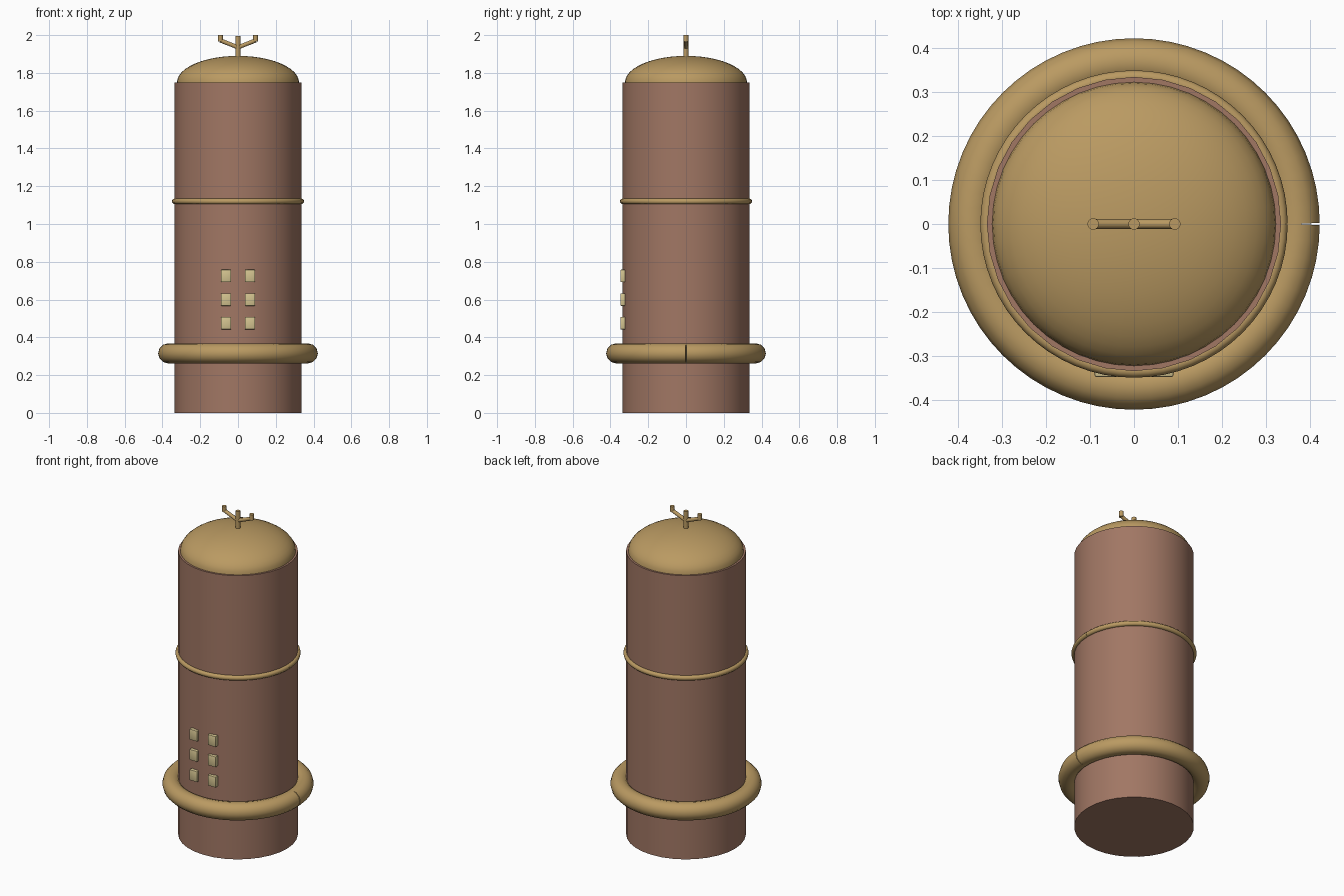
import bpy, bmesh, math
from mathutils import Vector, Matrix

if "Cube" in bpy.data.objects:
    bpy.data.objects.remove(bpy.data.objects["Cube"])


def srgb(r, g, b):
    f = lambda c: (c / 255 / 12.92) if c < 11 else ((c / 255 + 0.055) / 1.055) ** 2.4
    return (f(r), f(g), f(b), 1)


def material(name, rgb):
    m = bpy.data.materials.new(name)
    m.diffuse_color = srgb(*rgb)
    m.use_nodes = True
    m.node_tree.nodes["Principled BSDF"].inputs["Base Color"].default_value = m.diffuse_color
    return m


BROWN = material("brown_wall", (161, 119, 100))
GOLD = material("dull_gold", (186, 154, 98))
CREAM = material("pale_window", (212, 196, 144))


def finish(name, bm, mat, angle=40):
    bmesh.ops.recalc_face_normals(bm, faces=bm.faces)
    me = bpy.data.meshes.new(name)
    bm.to_mesh(me)
    bm.free()
    me.materials.append(mat)
    ob = bpy.data.objects.new(name, me)
    bpy.context.collection.objects.link(ob)
    bpy.ops.object.select_all(action='DESELECT')
    ob.select_set(True)
    bpy.context.view_layer.objects.active = ob
    bpy.ops.object.shade_smooth_by_angle(angle=math.radians(angle))
    return ob


def rod(bm, a, b, r, sides=16):
    a, b = Vector(a), Vector(b)
    d = b - a
    rot = Vector((0, 0, 1)).rotation_difference(d).to_matrix().to_4x4()
    bmesh.ops.create_cone(bm, cap_ends=True, segments=sides, radius1=r, radius2=r,
                          depth=d.length, matrix=Matrix.Translation((a + b) / 2) @ rot)


def split_ring(name, z, major, minor, segs=64, sides=12):
    """Tube bent into a ring; its two end caps lean apart, leaving a small notch."""
    bm = bmesh.new()
    loops = []
    for i in range(segs + 1):
        t = 2 * math.pi * i / segs
        lean = {0: 1, segs: -1}.get(i, 0) * math.pi / segs
        centre = Vector((major * math.cos(t), major * math.sin(t), z))
        out = Vector((math.cos(t + lean), math.sin(t + lean), 0))
        loops.append([bm.verts.new(centre + minor * (out * math.cos(a) + Vector((0, 0, math.sin(a)))))
                      for a in (2 * math.pi * k / sides for k in range(sides))])
    for p, q in zip(loops, loops[1:]):
        for k in range(sides):
            n = (k + 1) % sides
            bm.faces.new((p[k], p[n], q[n], q[k]))
    bm.faces.new(loops[0])
    bm.faces.new(loops[-1])
    return finish(name, bm, GOLD)


# Main cylinder
bm = bmesh.new()
rod(bm, (0, 0, 0), (0, 0, 1.75), 0.335, 32)
finish("body", bm, BROWN)

# Domed roof: half of a flattened sphere
bm = bmesh.new()
bmesh.ops.create_uvsphere(bm, u_segments=48, v_segments=24, radius=1)
bmesh.ops.bisect_plane(bm, geom=bm.verts[:] + bm.edges[:] + bm.faces[:], dist=1e-5,
                       plane_co=(0, 0, 0), plane_no=(0, 0, -1), clear_outer=True)
bmesh.ops.transform(bm, verts=bm.verts,
                    matrix=Matrix.Translation((0, 0, 1.75)) @ Matrix.Diagonal((0.323, 0.323, 0.14, 1)))
finish("dome", bm, GOLD)

# Rings around the body
split_ring("thick_ring", 0.315, 0.37, 0.053)
split_ring("thin_ring", 1.12, 0.335, 0.015)

# Forked finial
bm = bmesh.new()
rod(bm, (0, 0, 1.87), (0, 0, 1.995), 0.013)
for s in (-1, 1):
    rod(bm, (0, 0, 1.935), (s * 0.093, 0, 1.972), 0.011)
    rod(bm, (s * 0.093, 0, 1.966), (s * 0.093, 0, 2.0), 0.013)
finish("finial", bm, GOLD)

# Windows: two columns of three
for row in range(3):
    for s in (-1, 1):
        bm = bmesh.new()
        bmesh.ops.create_cube(bm, size=1, matrix=Matrix.Translation((s * 0.063, -0.335, 0.475 + 0.125 * row))
                              @ Matrix.Diagonal((0.054, 0.026, 0.066, 1)))
        bmesh.ops.bevel(bm, geom=bm.edges[:], offset=0.004, segments=2, affect='EDGES', profile=0.5)
        finish("window", bm, CREAM, 30)
